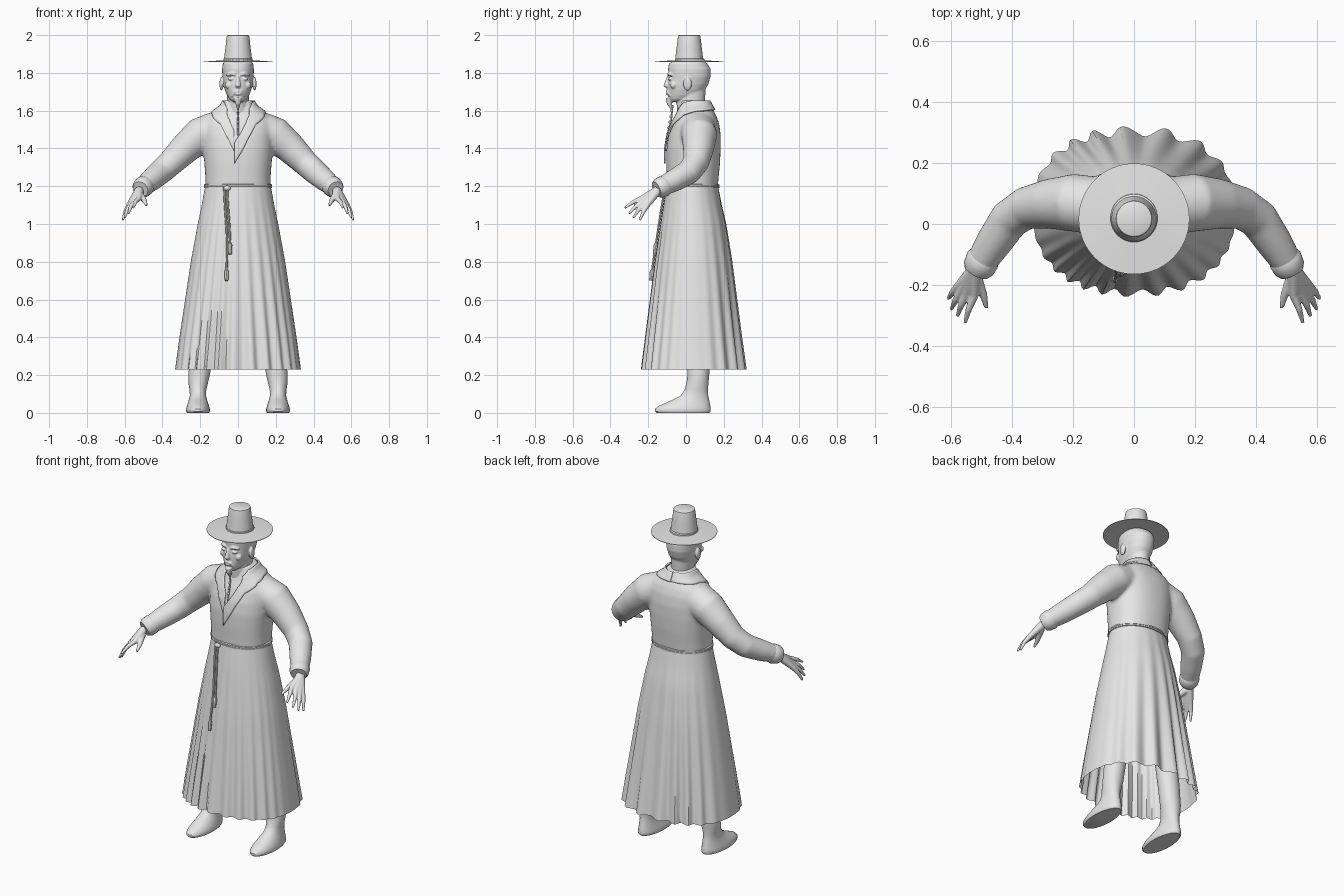
import bpy, bmesh
from math import sin, cos, pi, radians, copysign
from mathutils import Vector, Matrix

if "Cube" in bpy.data.objects:
    bpy.data.objects.remove(bpy.data.objects["Cube"], do_unlink=True)

grey = bpy.data.materials.new("plain_grey")
grey.use_nodes = True
grey.diffuse_color = (0.8, 0.8, 0.8, 1)
for node in grey.node_tree.nodes:
    if node.type == "BSDF_PRINCIPLED":
        node.inputs["Base Color"].default_value = (0.8, 0.8, 0.8, 1)


def finish(name, bm, mirror=False, voxel=0, relax=0, thick=0):
    """Turn a bmesh into a smooth shaded object."""
    bmesh.ops.recalc_face_normals(bm, faces=bm.faces)
    for f in bm.faces:
        f.smooth = True
    mesh = bpy.data.meshes.new(name)
    bm.to_mesh(mesh)
    bm.free()
    mesh.set_sharp_from_angle(angle=radians(40))
    mesh.materials.append(grey)
    obj = bpy.data.objects.new(name, mesh)
    bpy.context.collection.objects.link(obj)
    if mirror:
        obj.modifiers.new("mirror", "MIRROR").use_mirror_merge = False
    if thick:
        obj.modifiers.new("thickness", "SOLIDIFY").thickness = thick
    if voxel:
        blend = obj.modifiers.new("blend", "REMESH")
        blend.mode = "VOXEL"
        blend.voxel_size = voxel
        blend.use_smooth_shade = True
        soft = obj.modifiers.new("soften", "SMOOTH")
        soft.iterations = relax
    return obj


def oval_point(a, z, hw, front, back, cx=0, p=2):
    c, s = cos(a), sin(a)
    x = copysign(abs(c) ** (2 / p), c) * hw
    y = copysign(abs(s) ** (2 / p), s) * (back - front) / 2
    return Vector((cx + x, (front + back) / 2 + y, z))


def oval(*args, n=40, **kw):
    return [oval_point(2 * pi * i / n, *args, **kw) for i in range(n)]


def loft(bm, rings, caps=True):
    rows = [[bm.verts.new(p) for p in ring] for ring in rings]
    n = len(rows[0])
    for r, s in zip(rows, rows[1:]):
        for i in range(n):
            j = (i + 1) % n
            bm.faces.new((r[i], r[j], s[j], s[i]))
    if caps:
        bm.faces.new(rows[0][::-1])
        bm.faces.new(rows[-1])


def tube(bm, pts, radii, n=16):
    pts = [Vector(p) for p in pts]
    rings, u = [], None
    for i, (p, r) in enumerate(zip(pts, radii)):
        t = (pts[min(i + 1, len(pts) - 1)] - pts[max(i - 1, 0)]).normalized()
        u = t.orthogonal() if u is None else u - t * u.dot(t)
        u.normalize()
        v = t.cross(u)
        rings.append([p + (u * cos(a) + v * sin(a)) * r
                      for a in (2 * pi * k / n for k in range(n))])
    loft(bm, rings)


def ball(bm, centre, size):
    bmesh.ops.create_uvsphere(bm, u_segments=16, v_segments=10, radius=1,
                              matrix=Matrix.Translation(centre) @ Matrix.Diagonal((*size, 1)))


def profile(table, z):
    """Interpolate half width, front and back at a height."""
    for a, b in zip(table, table[1:]):
        if min(a[0], b[0]) <= z <= max(a[0], b[0]):
            k = (z - a[0]) / (b[0] - a[0])
            return [m + (n - m) * k for m, n in zip(a[1:], b[1:])]
    return list(table[-1][1:])


# Robe top: torso and sleeves blended together
TORSO = [(1.19, .172, -.1, .168), (1.25, .173, -.102, .173), (1.32, .178, -.105, .18),
         (1.4, .186, -.104, .184), (1.47, .188, -.093, .184), (1.53, .188, -.072, .176),
         (1.57, .168, -.052, .162), (1.6, .13, -.04, .146), (1.63, .09, -.036, .13),
         (1.655, .076, -.034, .116)]
ARM = [(.12, .06, 1.5), (.2, .07, 1.47), (.28, .066, 1.4), (.355, .052, 1.325),
       (.41, .015, 1.275), (.46, -.06, 1.232), (.505, -.13, 1.195)]
ARM_R = [.095, .095, .082, .07, .066, .06, .05]
bm = bmesh.new()
loft(bm, [oval(*row, p=2.3) for row in TORSO])
for side in (1, -1):
    tube(bm, [(side * x, y, z) for x, y, z in ARM], ARM_R, 24)
finish("robe_top", bm, voxel=.01, relax=6)

# Turned cuffs
bm = bmesh.new()
tube(bm, [(.49, -.105, 1.207), (.497, -.117, 1.201), (.51, -.143, 1.189), (.517, -.157, 1.183)],
     [.049, .056, .053, .044], 20)
finish("cuffs", bm, mirror=True)

# Hands: each finger runs from the wrist over its knuckle to the tip
FINGERS = [((.525, -.235, 1.135), (.555, -.325, 1.085)),
           ((.55, -.232, 1.118), (.58, -.302, 1.055)),
           ((.567, -.222, 1.106), (.6, -.28, 1.032)),
           ((.577, -.205, 1.1), (.61, -.245, 1.02))]
wrist = Vector((.523, -.15, 1.178))
bm = bmesh.new()
for knuckle, tip in FINGERS:
    knuckle, tip = Vector(knuckle), Vector(tip)
    tube(bm, [wrist, knuckle, knuckle.lerp(tip, .5) + Vector((.003, 0, .006)), tip],
         [.025, .015, .011, .006], 10)
tube(bm, [(.518, -.175, 1.155), (.494, -.235, 1.122), (.485, -.275, 1.1)], [.02, .013, .007], 10)
finish("hands", bm, mirror=True, voxel=.004, relax=3)


# Collar bands wrapped over the torso, left over right
def collar(name, path, flip, lift):
    bm = bmesh.new()
    rows = []
    for (a, z, h), (a2, z2, h2) in zip(path, path[1:]):
        for k in range(6):
            m = k / 6
            ang, zc, hh = a + (a2 - a) * m, z + (z2 - z) * m, h + (h2 - h) * m
            ang = radians(180 - ang if flip else ang)
            row = []
            for e in range(7):
                zz = min(zc + hh * (e / 3 - 1), 1.655)
                hw, front, back = profile(TORSO, zz)
                row.append(bm.verts.new(oval_point(ang, zz, hw + lift, front - lift, back + lift, p=2.3)))
            rows.append(row)
    for r, s in zip(rows, rows[1:]):
        for i in range(6):
            bm.faces.new((r[i], r[i + 1], s[i + 1], s[i]))
    finish(name, bm, thick=.008)


BAND = [(90, 1.63, .025), (45, 1.63, .025), (0, 1.628, .027), (-35, 1.612, .032),
        (-65, 1.57, .042), (-78, 1.5, .055), (-87, 1.43, .055), (-95, 1.365, .055)]
collar("left_collar", BAND, False, .012)
collar("right_collar", BAND[:-1], True, .006)

# Pleated skirt, deeper folds to front and back
SKIRT = [(1.2, .174, -.102, .17), (1.1, .192, -.12, .19), (1, .213, -.136, .214),
         (.8, .25, -.166, .246), (.6, .28, -.192, .272), (.4, .31, -.218, .298),
         (.23, .333, -.24, .322)]


def pleated(z, n=192):
    t = (1.2 - z) / .97
    ring = []
    for i in range(n):
        a = 2 * pi * i / n
        p = oval_point(a, z, *profile(SKIRT, z), p=2 + .35 * t)
        fold = .5 - .5 * cos((20 if a < pi else 28) * a + 1.5 * sin(3 * a))
        k = 1 - (.12 if a < pi else .09) * t * abs(sin(a)) ** 1.5 * fold
        ring.append(Vector((p.x * k, .04 + (p.y - .04) * k, z)))
    return ring


bm = bmesh.new()
loft(bm, [pleated(1.2 - .97 * i / 20) for i in range(21)], caps=False)
finish("skirt", bm)

# Belt and hanging cords with tassels
bm = bmesh.new()
loft(bm, [oval(z, .172 + d, -.1 - d, .168 + d) for z, d in
          ((1.188, 0), (1.191, .009), (1.199, .009), (1.2, .006), (1.201, .009), (1.209, .009), (1.212, 0))])
finish("belt", bm)
bm = bmesh.new()
for x, end in ((-.065, .76), (-.05, .9)):
    drop = [1.2 - (1.2 - end) * i / 8 for i in range(9)]
    path = [Vector((x + .008 * sin(9 * z), profile(SKIRT, z)[1] - .007, z)) for z in drop]
    tube(bm, path, [.006] * 9, 8)
    low = path[-1]
    tube(bm, [low, low - Vector((0, .002, .012)), low - Vector((0, .008, .06))], [.006, .012, .009], 8)
ball(bm, (-.057, -.115, 1.19), (.018, .012, .014))
finish("belt_cords", bm)

# Legs and shoes
LEG = [(0, .058, -.155, .125), (.008, .063, -.165, .131), (.02, .063, -.165, .131),
       (.035, .059, -.148, .129), (.05, .054, -.115, .126), (.07, .048, -.07, .122),
       (.09, .043, -.03, .118), (.12, .044, -.008, .116), (.16, .052, .003, .119),
       (.2, .057, .008, .123), (.3, .06, .008, .126), (.6, .066, 0, .13), (.95, .075, -.02, .13)]
bm = bmesh.new()
loft(bm, [oval(*row, cx=.212 - .12 * max(0, row[0] - .15), n=32) for row in LEG])
finish("legs", bm, mirror=True)

# Head, neck, features and beard blended together
HEAD = [(1.645, .022, -.082, -.035), (1.66, .045, -.09, .03), (1.68, .058, -.095, .075),
        (1.71, .07, -.097, .1), (1.74, .077, -.096, .118), (1.78, .083, -.092, .13),
        (1.82, .084, -.095, .131), (1.85, .08, -.09, .112), (1.88, .055, -.035, .07),
        (1.895, .025, 0, .04)]
bm = bmesh.new()
loft(bm, [oval(*row, p=2.2) for row in HEAD])
loft(bm, [oval(1.58, .066, -.045, .11), oval(1.64, .058, -.05, .1), oval(1.73, .06, -.04, .105)])
tube(bm, [(0, -.088, 1.785), (0, -.1, 1.755), (0, -.106, 1.735), (0, -.092, 1.724)],
     [.009, .011, .015, .012], 10)
tube(bm, [(0, -.088, 1.668), (0, -.088, 1.64), (0, -.074, 1.602)], [.02, .015, .004], 10)
ball(bm, (0, -.096, 1.688), (.018, .011, .006))
for s in (1, -1):
    ball(bm, (s * .088, .008, 1.742), (.01, .022, .036))
    tube(bm, [(s * .012, -.094, 1.79), (s * .035, -.091, 1.796), (s * .06, -.074, 1.787)],
         [.006, .009, .006], 8)
    ball(bm, (s * .036, -.084, 1.768), (.017, .011, .008))
    ball(bm, (s * .05, -.066, 1.735), (.02, .018, .02))
    tube(bm, [(0, -.098, 1.705), (s * .018, -.097, 1.7), (s * .034, -.084, 1.675)],
         [.008, .007, .004], 8)
finish("head", bm, voxel=.004, relax=3)

# Hat cord hanging from the chin
bm = bmesh.new()
tube(bm, [(0, -.07, 1.63), (0, -.078, 1.55), (0, -.1, 1.47)], [.004] * 3, 8)
for i in range(5):
    ball(bm, (0, -.076 - .005 * i, 1.6 - .03 * i), (.006, .006, .01))
finish("hat_cord", bm)

# Wide brimmed hat with a tapered crown and a base band
bm = bmesh.new()
loft(bm, [oval(z, r, .017 - r, .017 + r, n=64) for z, r in
          ((1.862, .05), (1.857, .182), (1.86, .182), (1.867, .075), (1.875, .074),
           (1.93, .067), (1.99, .06), (1.997, .058), (2, .052))])
finish("hat", bm)
bm = bmesh.new()
loft(bm, [oval(1.861, .078, -.06, .1), oval(1.874, .077, -.059, .098), oval(1.88, .07, -.052, .086)])
finish("hat_band", bm)
